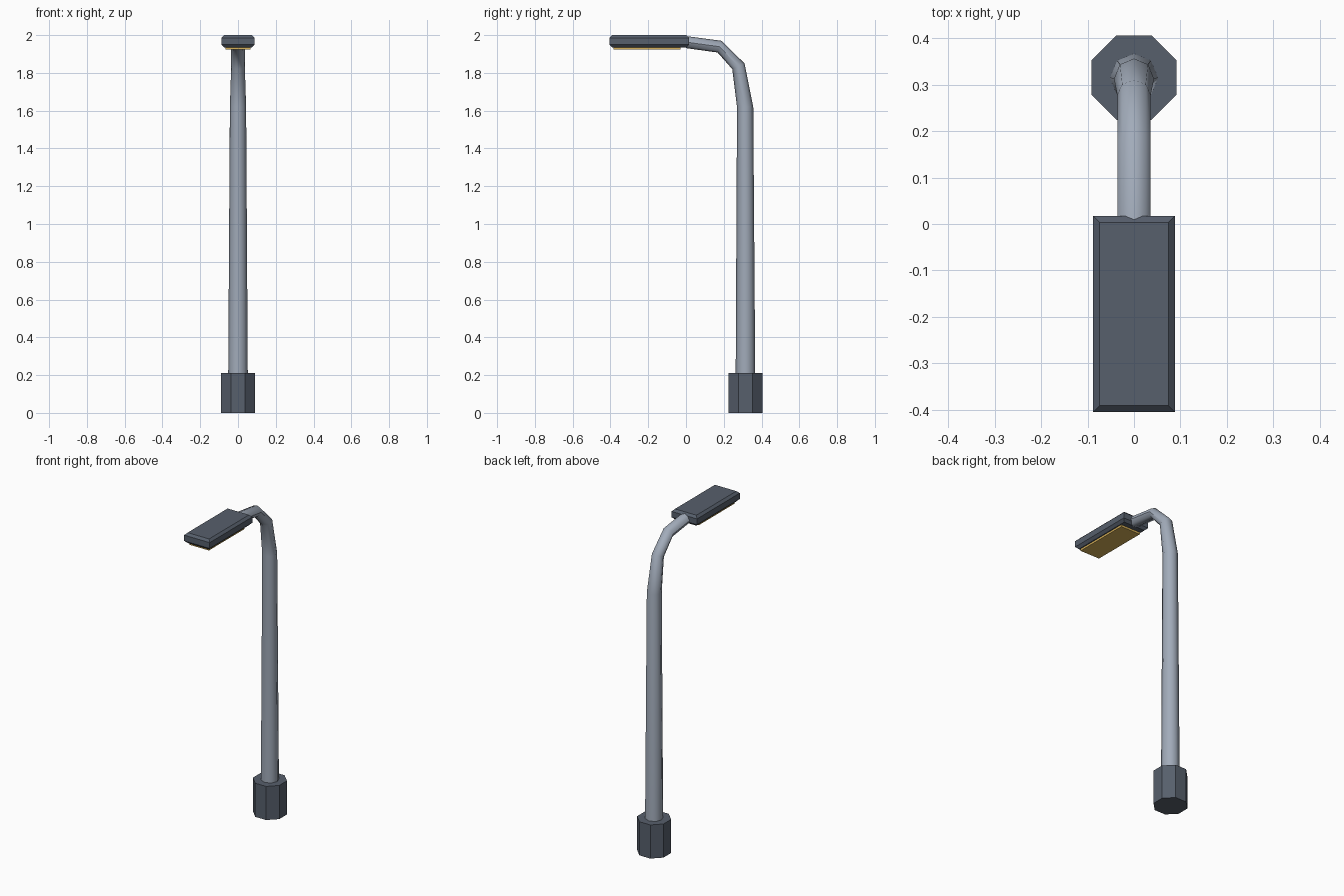
import bpy, bmesh, math

if "Cube" in bpy.data.objects:
    bpy.data.objects.remove(bpy.data.objects["Cube"])


def material(name, rgb):
    m = bpy.data.materials.new(name)
    m.diffuse_color = (*rgb, 1)
    m.use_nodes = True
    m.node_tree.nodes["Principled BSDF"].inputs["Base Color"].default_value = m.diffuse_color
    return m


DARK = material("dark_grey", (0.095, 0.115, 0.15))
STEEL = material("light_steel", (0.36, 0.41, 0.49))
GLOW = material("warm_yellow", (0.68, 0.44, 0.10))


def loft(name, rings, mat):
    """Skin a list of equal-length point rings and cap both ends."""
    bm = bmesh.new()
    loops = [[bm.verts.new(p) for p in ring] for ring in rings]
    n = len(loops[0])
    for a, b in zip(loops, loops[1:]):
        for i in range(n):
            j = (i + 1) % n
            bm.faces.new((a[i], a[j], b[j], b[i]))
    bm.faces.new(loops[0][::-1])
    bm.faces.new(loops[-1])
    bmesh.ops.recalc_face_normals(bm, faces=bm.faces)
    me = bpy.data.meshes.new(name)
    bm.to_mesh(me)
    bm.free()
    me.materials.append(mat)
    ob = bpy.data.objects.new(name, me)
    bpy.context.collection.objects.link(ob)
    return ob


def octagon(outer, inner, half_width, turn=0.0):
    """Eight points spanning outer to inner (y, z) with a width along x."""
    cy, cz = (outer[0] + inner[0]) / 2, (outer[1] + inner[1]) / 2
    dy, dz = (outer[0] - inner[0]) / 2, (outer[1] - inner[1]) / 2
    ring = []
    for i in range(8):
        a = turn + i * math.pi / 4
        c, s = math.cos(a), math.sin(a)
        ring.append((half_width * s, cy + dy * c, cz + dz * c))
    return ring


def rectangle(hx, y0, y1, z):
    return [(-hx, y0, z), (hx, y0, z), (hx, y1, z), (-hx, y1, z)]


# Octagonal base with flats facing the axes
R, CY = 0.0985, 0.315
loft("base", [octagon((CY + R, z), (CY - R, z), R, math.pi / 8)
              for z in (0, 0.21)], DARK)

# Tapered pole bending forward into the arm
pole = loft("pole", [
    octagon((0.368, 0.005), (0.262, 0.005), 0.053),
    octagon((0.356, 1.62), (0.270, 1.62), 0.043),
    octagon((0.310, 1.85), (0.245, 1.82), 0.036),
    octagon((0.187, 1.97), (0.167, 1.908), 0.036),
    octagon((0.000, 1.995), (0.000, 1.931), 0.036),
], STEEL)
bpy.context.view_layer.objects.active = pole
pole.select_set(True)
bpy.ops.object.shade_smooth_by_angle(angle=math.radians(50))

# Lamp housing with sloped edges above and below
loft("lamp_housing", [
    rectangle(0.073, -0.391, 0.003, 1.935),
    rectangle(0.088, -0.405, 0.017, 1.95),
    rectangle(0.088, -0.405, 0.017, 1.986),
    rectangle(0.074, -0.391, 0.003, 2.0),
], DARK)

# Light panel under the housing
loft("light_panel", [rectangle(0.067, -0.383, -0.03, z)
                     for z in (1.923, 1.937)], GLOW)
